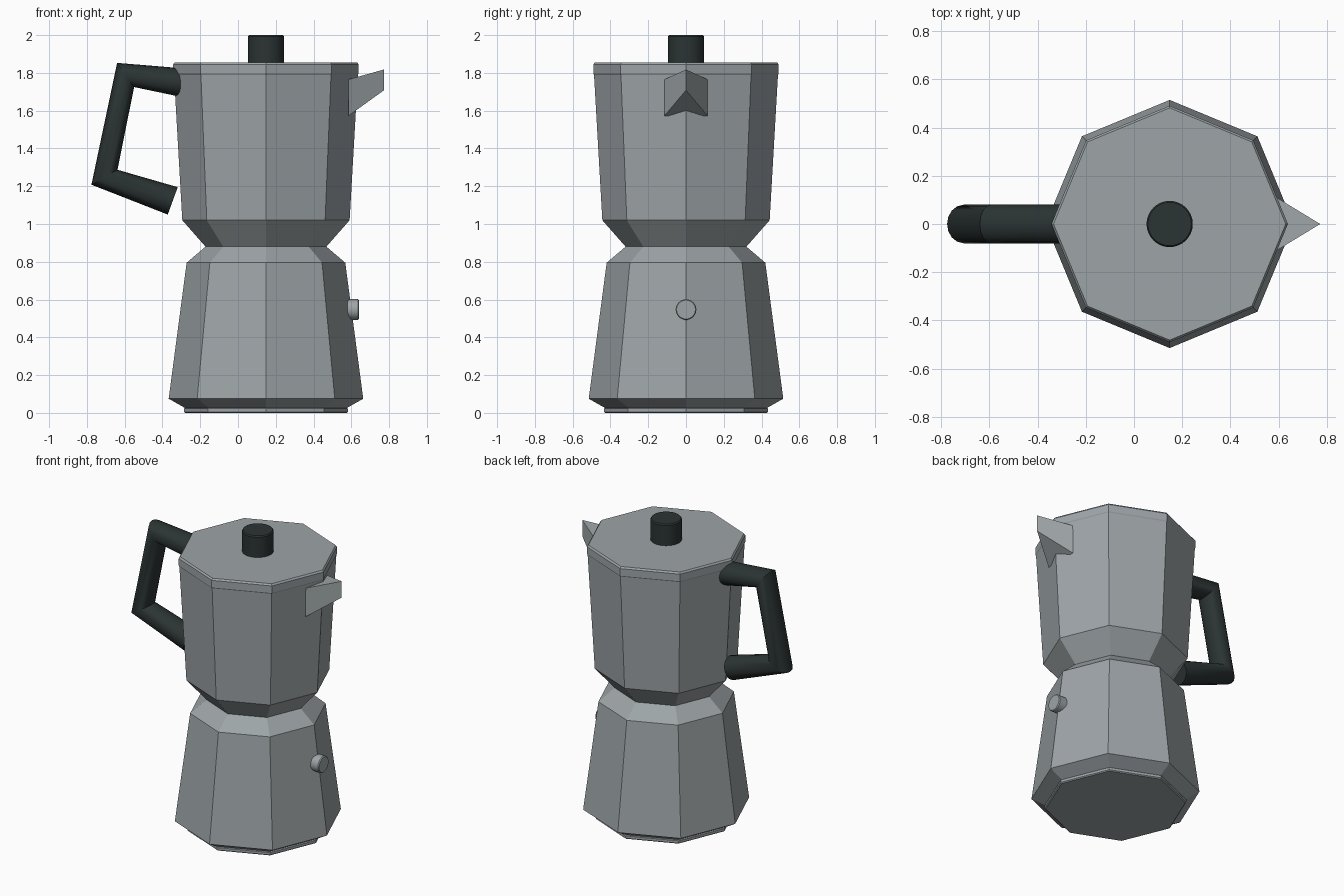
import bpy, bmesh, math
from mathutils import Vector, Matrix

cube = bpy.data.objects.get("Cube")
if cube:
    bpy.data.objects.remove(cube, do_unlink=True)

CX = 0.148  # axis of the pot


def material(name, rgb):
    m = bpy.data.materials.new(name)
    m.use_nodes = True
    m.diffuse_color = (*rgb, 1)
    m.node_tree.nodes["Principled BSDF"].inputs["Base Color"].default_value = (*rgb, 1)
    return m


aluminium = material("aluminium grey", (0.34, 0.375, 0.39))
plastic = material("dark plastic", (0.024, 0.034, 0.033))


def finish(name, bm, mat, smooth=False):
    bmesh.ops.recalc_face_normals(bm, faces=bm.faces)
    mesh = bpy.data.meshes.new(name)
    bm.to_mesh(mesh)
    bm.free()
    ob = bpy.data.objects.new(name, mesh)
    bpy.context.collection.objects.link(ob)
    mesh.materials.append(mat)
    if smooth:
        bpy.ops.object.select_all(action="DESELECT")
        ob.select_set(True)
        bpy.context.view_layer.objects.active = ob
        bpy.ops.object.shade_smooth_by_angle(angle=math.radians(35))
    return ob


def loft(name, rings, mat, smooth=False):
    """Skin a list of vertex rings and cap both ends."""
    bm = bmesh.new()
    rows = [[bm.verts.new(p) for p in ring] for ring in rings]
    n = len(rows[0])
    for a, b in zip(rows, rows[1:]):
        for i in range(n):
            j = (i + 1) % n
            bm.faces.new((a[i], a[j], b[j], b[i]))
    bm.faces.new(rows[0][::-1])
    bm.faces.new(rows[-1])
    return finish(name, bm, mat, smooth)


def ring(centre, u, v, n):
    """Ellipse of n points spanned by half axes u and v."""
    c, u, v = Vector(centre), Vector(u), Vector(v)
    angles = [math.tau * i / n for i in range(n)]
    return [c + u * math.cos(t) + v * math.sin(t) for t in angles]


def lathe(name, profile, sides, mat, smooth=False):
    rings = [ring((CX, 0, z), (r, 0, 0), (0, r, 0), sides) for r, z in profile]
    return loft(name, rings, mat, smooth)


# Octagonal pot: foot, water chamber, waist, upper jug and lid
lathe("foot", [(0.428, 0), (0.435, 0.006), (0.435, 0.022), (0.42, 0.03)], 8, aluminium)
lathe("water_chamber", [(0.425, 0.024), (0.515, 0.075), (0.42, 0.795), (0.32, 0.88)], 8, aluminium)
lathe("upper_jug", [(0.32, 0.88), (0.443, 1.02), (0.487, 1.79)], 8, aluminium)
lathe("lid", [(0.487, 1.79), (0.491, 1.797), (0.491, 1.845), (0.482, 1.856)], 8, aluminium)

# Round lid knob
lathe("lid_knob", [(0.096, 1.85), (0.096, 1.992), (0.09, 2.0)], 32, plastic, True)

# Safety valve on the water chamber
loft("safety_valve",
     [ring((x, 0, 0.547), (0, r, 0), (0, 0, r), 24)
      for x, r in ((0.58, 0.055), (0.634, 0.055), (0.64, 0.05))], aluminium, True)

# Pouring spout: a wedge running out to a vertical edge
bm = bmesh.new()
left, right = ([bm.verts.new((0.584, s * 0.115, z)) for z in (1.765, 1.572)] for s in (1, -1))
tip = [bm.verts.new((0.773, 0, z)) for z in (1.818, 1.708)]
for side in (left, right):
    bm.faces.new((side[0], side[1], tip[1], tip[0]))
for k in (0, 1):
    bm.faces.new((left[k], right[k], tip[k]))
bm.faces.new((left[0], left[1], right[1], right[0]))
finish("spout", bm, aluminium)

# Bent handle: each station gives its outer and inner point in the side plane
stations = [((-0.24, 1.82), (-0.24, 1.66)),
            ((-0.64, 1.853), (-0.55, 1.725)),
            ((-0.776, 1.208), (-0.638, 1.287)),
            ((-0.372, 1.05), (-0.319, 1.195))]
rings = []
for outer, inner in stations:
    a, b = Vector((outer[0], 0, outer[1])), Vector((inner[0], 0, inner[1]))
    rings.append(ring((a + b) / 2, (a - b) / 2, (0, 0.08, 0), 16))
loft("handle", rings, plastic, True)
